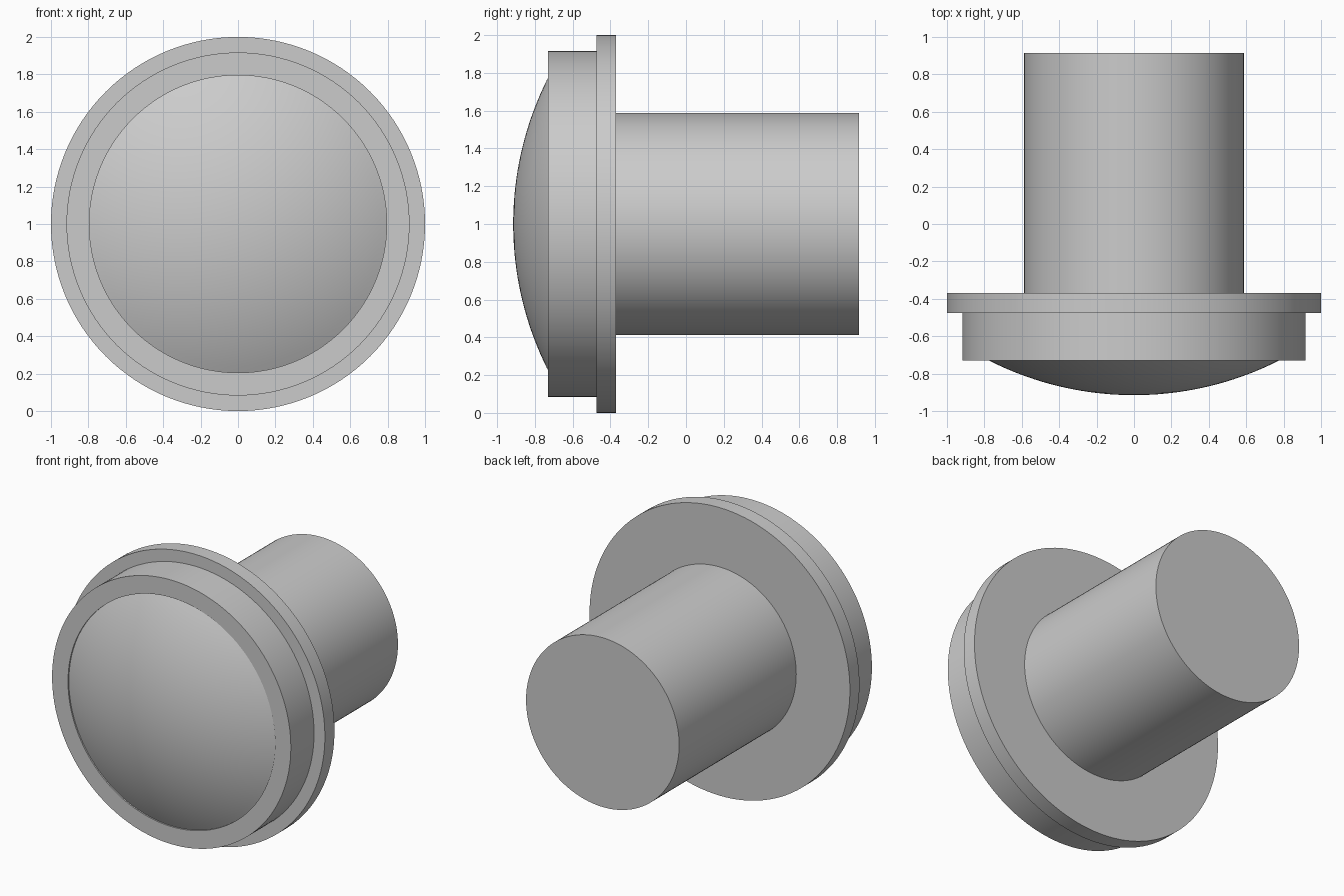
import bpy, bmesh
from math import tau, sin, cos, asin, radians
from mathutils import Vector

cube = bpy.data.objects.get("Cube")
if cube:
    bpy.data.objects.remove(cube, do_unlink=True)

grey = bpy.data.materials.new("plain_grey")
grey.use_nodes = True
grey.diffuse_color = (0.6, 0.6, 0.6, 1)
grey.node_tree.nodes["Principled BSDF"].inputs["Base Color"].default_value = (0.6, 0.6, 0.6, 1)

AXIS_HEIGHT = 1.0
SEGMENTS = 128


def lathe(name, profile):
    """Revolve (radius, y) points around the horizontal y axis."""
    bm = bmesh.new()
    verts = [bm.verts.new((r, y, 0)) for r, y in profile]
    edges = [bm.edges.new(pair) for pair in zip(verts, verts[1:])]
    bmesh.ops.spin(bm, geom=verts + edges, cent=(0, 0, 0), axis=(0, 1, 0),
                   angle=tau, steps=SEGMENTS, use_duplicate=False)
    bmesh.ops.remove_doubles(bm, verts=bm.verts, dist=0.0001)
    bmesh.ops.recalc_face_normals(bm, faces=bm.faces)
    bmesh.ops.translate(bm, verts=bm.verts, vec=Vector((0, 0, AXIS_HEIGHT)))
    mesh = bpy.data.meshes.new(name)
    bm.to_mesh(mesh)
    bm.free()
    mesh.materials.append(grey)
    obj = bpy.data.objects.new(name, mesh)
    bpy.context.collection.objects.link(obj)
    bpy.ops.object.select_all(action="DESELECT")
    obj.select_set(True)
    bpy.context.view_layer.objects.active = obj
    bpy.ops.object.shade_smooth_by_angle(angle=radians(30))
    return obj


# Stepped housing: recess wall, bezel, flange and rear stem
dome_radius, dome_seat, dome_tip = 0.795, -0.72, -0.915
lathe("housing", [
    (dome_radius, dome_seat), (dome_radius, -0.73),
    (0.917, -0.73), (0.917, -0.475),
    (1.0, -0.475), (1.0, -0.37),
    (0.588, -0.37), (0.588, 0.915), (0, 0.915),
])

# Shallow spherical dome seated just inside the bezel
sag = dome_seat - dome_tip
sphere = (dome_radius ** 2 + sag ** 2) / (2 * sag)
half_angle = asin(dome_radius / sphere)
steps = 20
angles = [half_angle * i / steps for i in range(steps + 1)]
lathe("front_dome", [(sphere * sin(a), dome_tip + sphere * (1 - cos(a))) for a in angles])
